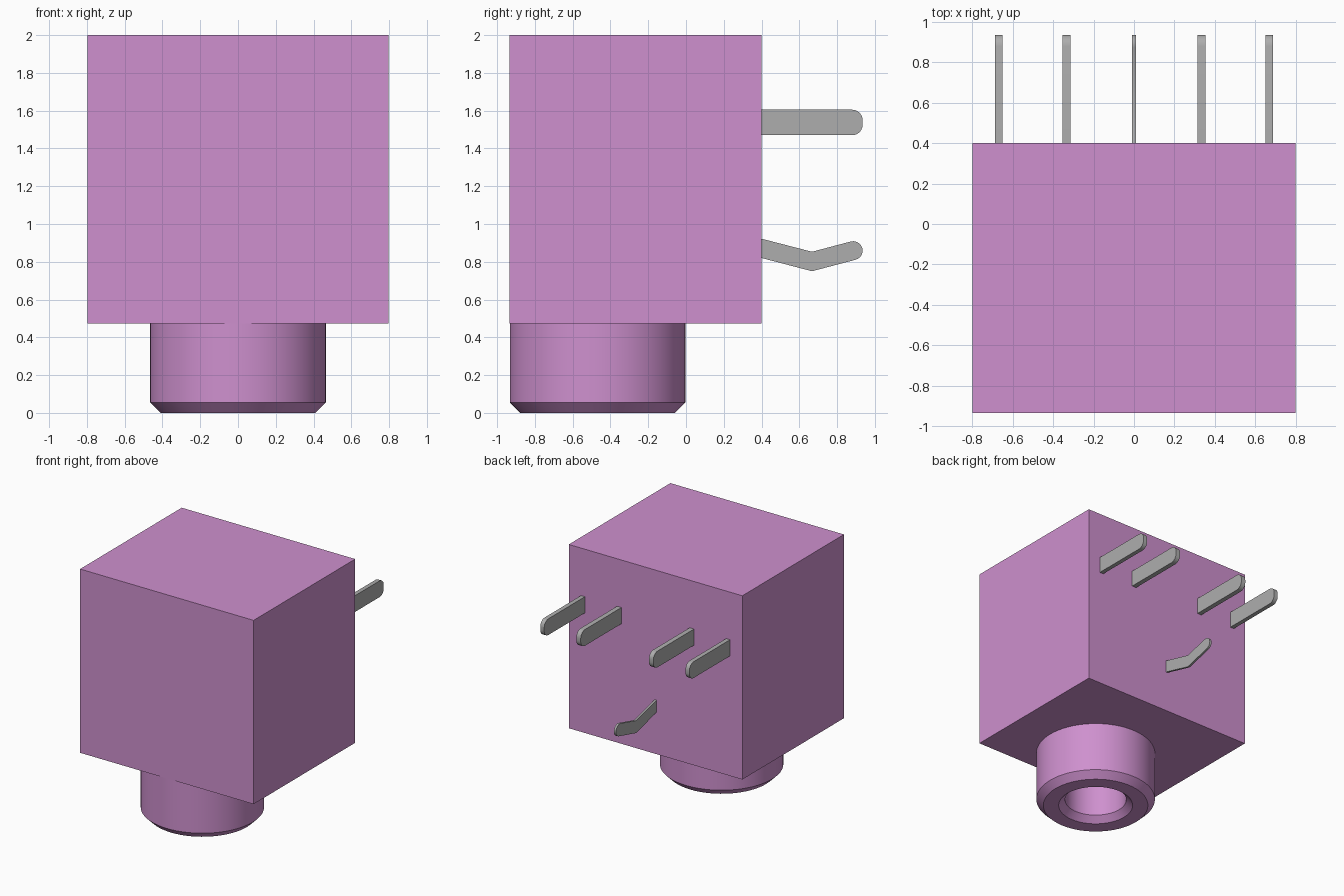
import bpy, bmesh, math

cube = bpy.data.objects.get("Cube")
if cube:
    bpy.data.objects.remove(cube, do_unlink=True)


def material(name, rgb):
    m = bpy.data.materials.new(name)
    m.use_nodes = True
    m.diffuse_color = (*rgb, 1)
    m.node_tree.nodes["Principled BSDF"].inputs["Base Color"].default_value = (*rgb, 1)
    return m


PINK = material("orchid plastic", (0.62, 0.28, 0.62))
GREY = material("grey metal", (0.42, 0.42, 0.42))
AXIS_Y = -0.468          # centre line of the socket


def finish(name, bm, mat):
    bmesh.ops.recalc_face_normals(bm, faces=bm.faces)
    me = bpy.data.meshes.new(name)
    bm.to_mesh(me)
    bm.free()
    me.materials.append(mat)
    ob = bpy.data.objects.new(name, me)
    bpy.context.collection.objects.link(ob)
    return ob


def lathe(name, profile, mat, n=64):
    """Solid of revolution about the socket axis from (radius, z) points."""
    bm = bmesh.new()
    rings = [[bm.verts.new((r * math.cos(2 * math.pi * i / n),
                            AXIS_Y + r * math.sin(2 * math.pi * i / n), z))
              for i in range(n)] for r, z in profile]
    for a, b in zip(rings, rings[1:]):
        for i in range(n):
            j = (i + 1) % n
            bm.faces.new((a[i], a[j], b[j], b[i]))
    bm.faces.new(rings[0])
    bm.faces.new(rings[-1])
    return finish(name, bm, mat)


def pin(name, x, width, outline):
    """Flat pin: a (y, z) outline extruded across x."""
    bm = bmesh.new()
    face = bm.faces.new([bm.verts.new((x - width / 2, y, z)) for y, z in outline])
    ext = bmesh.ops.extrude_face_region(bm, geom=[face])
    verts = [v for v in ext["geom"] if isinstance(v, bmesh.types.BMVert)]
    bmesh.ops.translate(bm, verts=verts, vec=(width, 0, 0))
    return finish(name, bm, GREY)


def arc(cy, cz, r, a0, a1, steps=6):
    return [(cy + r * math.cos(math.radians(a0 + (a1 - a0) * i / steps)),
             cz + r * math.sin(math.radians(a0 + (a1 - a0) * i / steps)))
            for i in range(steps + 1)]


def smooth(ob):
    bpy.ops.object.select_all(action="DESELECT")
    ob.select_set(True)
    bpy.context.view_layer.objects.active = ob
    bpy.ops.object.shade_smooth_by_angle(angle=math.radians(30))


# Housing block
bm = bmesh.new()
bmesh.ops.create_cube(bm, size=1)
for v in bm.verts:
    v.co.x *= 1.596
    v.co.y = 0.4 if v.co.y > 0 else -0.935
    v.co.z = 2.0 if v.co.z > 0 else 0.472
housing = finish("housing", bm, PINK)

# Chamfered socket barrel
barrel = lathe("socket_barrel", [(0.41, 0), (0.465, 0.055), (0.465, 0.48)], PINK)

# Countersunk bore cut through the barrel and into the housing
cutter = lathe("bore_cutter", [(0.34, -0.05), (0.29, 0), (0.24, 0.05), (0.24, 1.7)], PINK)
cutter.hide_render = True
for ob in (housing, barrel):
    mod = ob.modifiers.new("bore", "BOOLEAN")
    mod.operation = "DIFFERENCE"
    mod.solver = "EXACT"
    mod.object = cutter
    bpy.context.view_layer.objects.active = ob
    bpy.ops.object.modifier_apply(modifier="bore")
    smooth(ob)
bpy.data.objects.remove(cutter, do_unlink=True)

# Four straight pins with rounded tips
straight = ([(0.4, 1.47)] + arc(0.88, 1.525, 0.055, -90, 0)
            + arc(0.88, 1.55, 0.055, 0, 90) + [(0.4, 1.605)])
for side, s in (("left", 1), ("right", -1)):
    smooth(pin(f"outer_pin_{side}", s * 0.668, 0.036, straight))
    smooth(pin(f"inner_pin_{side}", s * 0.334, 0.04, straight))

# Single bent pin
bent = ([(0.4, 0.82), (0.667, 0.75)] + arc(0.885, 0.859, 0.05, -75, 105, 10)
        + [(0.667, 0.853), (0.4, 0.922)])
smooth(pin("bent_pin", 0, 0.018, bent))
